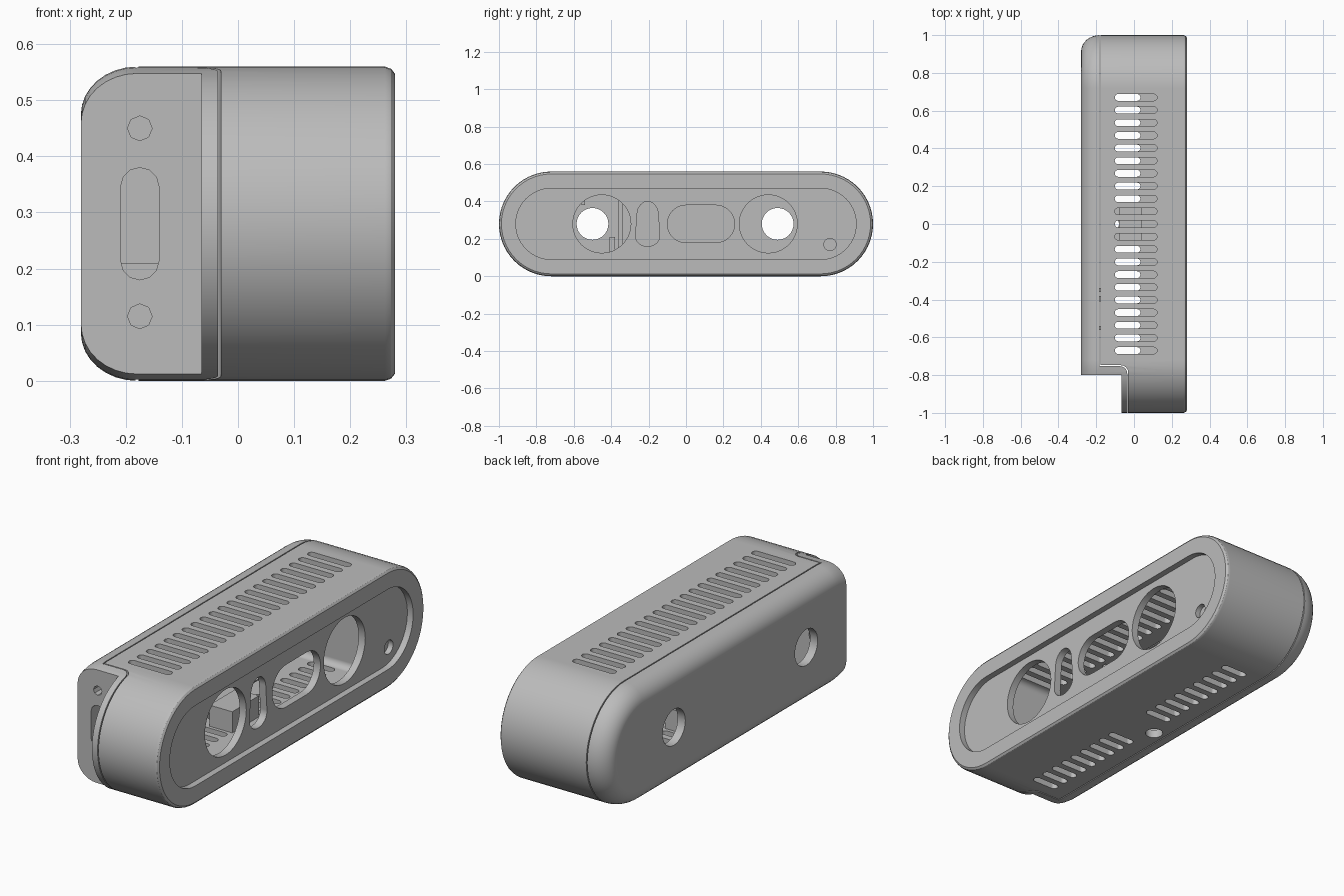
import bpy, bmesh, math

cube = bpy.data.objects.get("Cube")
if cube:
    bpy.data.objects.remove(cube, do_unlink=True)

grey = bpy.data.materials.new("matte grey")
grey.use_nodes = True
GREY = (0.5, 0.5, 0.5, 1)
grey.diffuse_color = GREY
grey.node_tree.nodes["Principled BSDF"].inputs["Base Color"].default_value = GREY

MID = 0.28  # half height, also the centre height


def slot(cu, cv, hu, hv, r=None, n=8, taper=0):
    """Rounded rectangle outline; full end radius by default."""
    r = min(hu, hv) if r is None else r
    pts = []
    for k, (su, sv) in enumerate([(1, 1), (-1, 1), (-1, -1), (1, -1)]):
        for i in range(n + 1):
            a = math.pi / 2 * (k + i / n)
            u = su * (hu - r) + r * math.cos(a)
            v = sv * (hv - r) + r * math.sin(a)
            pts.append((cu + u * (1 - taper * v / hv), cv + v))
    # drop coincident corners of round ends
    return [p for i, p in enumerate(pts) if math.dist(p, pts[i - 1]) > 1e-5]


def rect(u0, u1, v0, v1):
    return [(u0, v0), (u1, v0), (u1, v1), (u0, v1)]


def place(axis, t, p):
    return {"x": (t, p[0], p[1]), "y": (p[0], t, p[1]), "z": (p[0], p[1], t)}[axis]


def loft(bm, axis, levels):
    """Closed solid through outlines placed along an axis."""
    rings = [[bm.verts.new(place(axis, t, p)) for p in ring] for t, ring in levels]
    for a, b in zip(rings, rings[1:]):
        for i in range(len(a)):
            j = (i + 1) % len(a)
            bm.faces.new((a[i], a[j], b[j], b[i]))
    bm.faces.new(rings[0])
    bm.faces.new(rings[-1])


def build(name, solids):
    bm = bmesh.new()
    for axis, levels in solids:
        loft(bm, axis, levels)
    bmesh.ops.recalc_face_normals(bm, faces=bm.faces)
    mesh = bpy.data.meshes.new(name)
    bm.to_mesh(mesh)
    bm.free()
    mesh.materials.append(grey)
    ob = bpy.data.objects.new(name, mesh)
    bpy.context.collection.objects.link(ob)
    return ob


def prism(axis, t0, t1, outline):
    return axis, [(t0, outline), (t1, outline)]


def boolean(ob, solids, operation="DIFFERENCE"):
    cutter = build("cutter", solids)
    cutter.hide_render = True
    mod = ob.modifiers.new("cut", "BOOLEAN")
    mod.object, mod.operation, mod.solver = cutter, operation, "EXACT"
    bpy.context.view_layer.objects.active = ob
    bpy.ops.object.modifier_apply(modifier=mod.name)
    bpy.data.objects.remove(cutter, do_unlink=True)


def finish(ob):
    bpy.ops.object.select_all(action="DESELECT")
    ob.select_set(True)
    bpy.context.view_layer.objects.active = ob
    bpy.ops.object.shade_smooth_by_angle(angle=math.radians(30))
    mod = ob.modifiers.new("even shading", "WEIGHTED_NORMAL")
    mod.keep_sharp = True


# Capsule body: domed back, small rounding at the sensor side
def body_ring(inset):
    return slot(0, MID, 1 - inset, MID - inset, n=14)


dome = []
for i in range(9):
    a = math.pi / 2 * i / 8
    dome.append((-0.18 - 0.1 * math.cos(a), body_ring(0.085 * (1 - math.sin(a)))))
rim = [(0.262, body_ring(0)), (0.273, body_ring(0.004)), (0.28, body_ring(0.013))]
shell = build("front_shell", [("x", dome + rim)])

# Cavity, recessed sensor face and connector step
boolean(shell, [
    prism("x", -0.24, 0.215, slot(0, MID, 0.72, 0.24, r=0.03)),
    prism("x", 0.25, 0.4, slot(0, MID, 0.91, 0.19, n=14)),
    prism("z", -0.1, 0.7, rect(-0.5, -0.065, -1.2, -0.8)),
])

# Sensor windows, pinhole, rear holes and connector openings
holes = [
    prism("x", 0.2, 0.3, slot(-0.45, MID, 0.155, 0.155, n=12)),
    prism("x", 0.2, 0.3, slot(0.44, MID, 0.155, 0.155, n=12)),
    prism("x", 0.2, 0.3, slot(0.08, MID, 0.18, 0.1)),
    prism("x", 0.2, 0.3, slot(-0.205, MID, 0.06, 0.12, taper=0.15)),
    prism("x", 0.225, 0.3, slot(0.77, 0.17, 0.033, 0.033, n=5)),
    prism("x", -0.3, -0.2, slot(-0.5, MID, 0.085, 0.085)),
    prism("x", -0.3, -0.2, slot(0.49, MID, 0.085, 0.085)),
    prism("y", -0.85, -0.68, slot(-0.175, MID, 0.034, 0.1, n=3)),
    prism("y", -0.85, -0.68, slot(-0.175, 0.45, 0.022, 0.022, n=2)),
    prism("y", -0.85, -0.68, slot(-0.175, 0.115, 0.022, 0.022, n=2)),
    prism("z", -0.1, 0.06, slot(-0.12, 0, 0.04, 0.04)),
]
# Vent slits: a full row on top, two groups below
for i in range(-10, 11):
    y = i * 0.067
    holes.append(prism("z", 0.5, 0.6, slot(0.01, y, 0.112, 0.018, n=4)))
    if abs(i) > 1:
        holes.append(prism("z", -0.1, 0.06, slot(-0.034, y, 0.068, 0.018, n=4)))
boolean(shell, holes)


# Parting line between shell and rear cover, rounded at the step
def seam(gap):
    x, y, r = -0.033 + gap, -0.75 + gap, 0.04
    arc = []
    for i in range(7):
        a = math.pi / 2 * i / 6
        arc.append((x - r + r * math.cos(a), y - r + r * math.sin(a)))
    return [(-0.18 + gap, 1.2), (0.5, 1.2), (0.5, -1.2), (x, -1.2)] + arc + [(-0.18 + gap, y)]


cover = shell.copy()
cover.data = shell.data.copy()
cover.name = "rear_cover"
bpy.context.collection.objects.link(cover)
boolean(shell, [prism("z", -0.2, 0.8, seam(0.0025))], "INTERSECT")
boolean(cover, [prism("z", -0.2, 0.8, seam(-0.0025))])
finish(shell)
finish(cover)

# Mount block inside the floor, and ribs behind the connector
build("mount_block", [prism("z", 0.035, 0.14, rect(-0.08, 0.04, -0.1, 0.1))])
build("connector_ribs", [
    prism("z", 0.045, 0.515, rect(-0.245, -0.115, -0.36, -0.34)),
    prism("z", 0.045, 0.21, rect(-0.245, -0.115, -0.41, -0.38)),
    prism("z", 0.38, 0.515, rect(-0.245, -0.115, -0.56, -0.54)),
])
